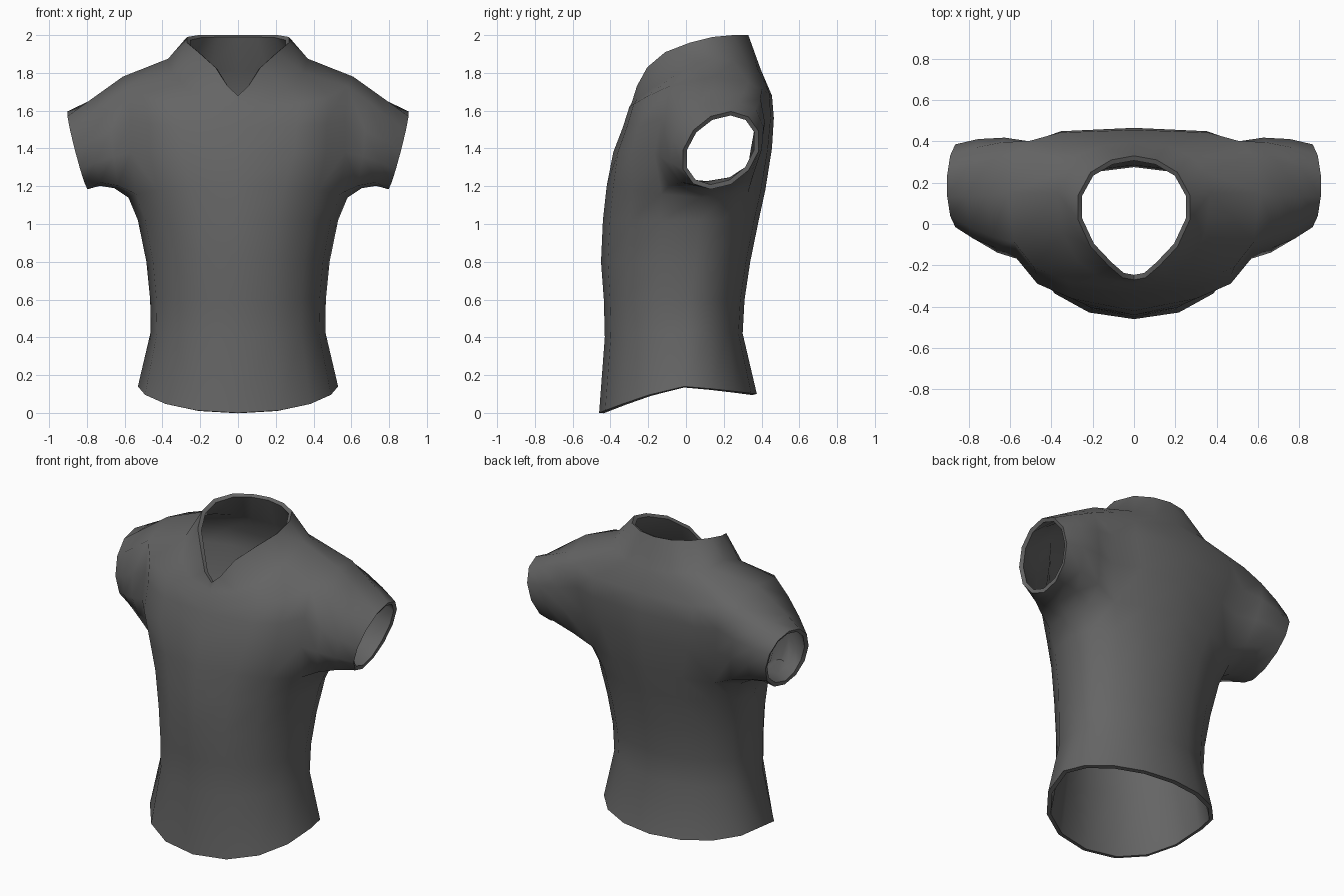
import bpy
import bmesh
from math import sin, cos, pi, radians
from mathutils import Vector

cube = bpy.data.objects.get("Cube")
if cube:
    bpy.data.objects.remove(cube, do_unlink=True)

HALF = 8                    # columns from centre front to centre back
ARM_FRONT, ARM_BACK = 3, 6  # columns bounding the armhole
ARM_LOW, ARM_HIGH = 5, 8    # rings bounding the armhole

# Body rings: half width, front y, side y, back y, front z, side z, back z,
# front power, back power (1 is an ellipse, less is squarer)
RINGS = [
    (.53, -.46, -.01, .375, 0, .14, .10, .93, 1),
    (.462, -.43, .01, .30, .40, .43, .42, .93, 1),
    (.465, -.435, .02, .31, .60, .60, .60, .93, 1),
    (.485, -.45, .05, .34, .80, .80, .80, .95, 1),
    (.53, -.44, .07, .385, 1.02, 1.02, 1.02, .95, 1),
    (.58, -.42, .08, .42, 1.20, 1.14, 1.18, .9, .9),
    (.60, -.385, .05, .455, 1.38, 1.38, 1.40, .72, .7),
    (.60, -.335, .08, .465, 1.51, 1.57, 1.56, .7, .55),
    (.61, -.30, .15, .455, 1.62, 1.78, 1.68, .66, .55),
    (.37, -.288, .15, .395, 1.64, 1.875, 1.82, .85, .9),
]

# V-shaped neckline, centre front to centre back
NECK = [
    (0, -.27, 1.68), (.055, -.26, 1.73), (.12, -.205, 1.83),
    (.21, -.11, 1.91), (.27, .02, 1.96), (.27, .14, 1.99),
    (.21, .25, 2), (.11, .31, 2), (0, .33, 2),
]


def ring_point(ring, column):
    """Point on a rounded cross-section."""
    (width, front, side, back, z_front, z_side, z_back,
     front_power, back_power) = ring
    angle = pi * column / HALF
    c, s = abs(cos(angle)), abs(sin(angle))
    if column <= HALF / 2:
        end_y, end_z, power = front, z_front, front_power
    else:
        end_y, end_z, power = back, z_back, back_power
    return Vector((width * s ** power,
                   side + (end_y - side) * c ** power,
                   z_side + (end_z - z_side) * c ** 1.2))


def bridge(bm, lower, upper, closed=False):
    """Quads between two rows of vertices."""
    count = len(lower)
    for i in range(count if closed else count - 1):
        j = (i + 1) % count
        bm.faces.new((lower[i], lower[j], upper[j], upper[i]))


bm = bmesh.new()

# Body: half rings from the hem to the neckline
rows = [[bm.verts.new(ring_point(ring, i)) for i in range(HALF + 1)]
        for ring in RINGS]
rows.append([bm.verts.new(p) for p in NECK])
for level, (lower, upper) in enumerate(zip(rows, rows[1:])):
    if ARM_LOW <= level < ARM_HIGH:
        bridge(bm, lower[:ARM_FRONT + 1], upper[:ARM_FRONT + 1])
        bridge(bm, lower[ARM_BACK:], upper[ARM_BACK:])
    else:
        bridge(bm, lower, upper)

# Armhole edge, walked around from the lower front corner
armhole = rows[ARM_LOW][ARM_FRONT:ARM_BACK]
armhole += [rows[r][ARM_BACK] for r in range(ARM_LOW, ARM_HIGH)]
armhole += rows[ARM_HIGH][ARM_FRONT + 1:ARM_BACK + 1][::-1]
armhole += [rows[r][ARM_FRONT] for r in range(ARM_HIGH, ARM_LOW, -1)]

# Sleeve: loops blending from the armhole to a tilted round cuff,
# raised under the arm and fuller at the front and back
previous = armhole
for t in (.35, .7, 1):
    loop = []
    for k, vert in enumerate(armhole):
        a = radians(-135) + 2 * pi * k / len(armhole)
        cuff = Vector((.85 + .055 * sin(a), .185 + .207 * cos(a),
                       1.39 + .2 * sin(a) + .05 * cos(a)))
        p = vert.co.lerp(cuff, t)
        p.z += .04 * sin(pi * t) * max(0, -sin(a))
        p.y += .028 * sin(pi * t) * cos(a)
        loop.append(bm.verts.new(p))
    bridge(bm, previous, loop, closed=True)
    previous = loop

# Remove vertices left loose inside the armhole
bmesh.ops.delete(bm, geom=[v for v in bm.verts if not v.link_faces],
                 context='VERTS')

mesh = bpy.data.meshes.new("shirt")
bm.to_mesh(mesh)
bm.free()
shirt = bpy.data.objects.new("shirt", mesh)
bpy.context.collection.objects.link(shirt)

# Cloth colour
cloth = bpy.data.materials.new("dark grey cloth")
cloth.use_nodes = True
grey = (.13, .13, .13, 1)
cloth.diffuse_color = grey
shader = next(n for n in cloth.node_tree.nodes if n.type == 'BSDF_PRINCIPLED')
shader.inputs["Base Color"].default_value = grey
shader.inputs["Roughness"].default_value = .8
mesh.materials.append(cloth)

# Mirror the half and give the cloth thickness
mirror = shirt.modifiers.new("mirror", 'MIRROR')
mirror.use_axis[0] = True
thickness = shirt.modifiers.new("thickness", 'SOLIDIFY')
thickness.thickness = .025
thickness.offset = -1

for obj in bpy.context.selected_objects:
    obj.select_set(False)
shirt.select_set(True)
bpy.context.view_layer.objects.active = shirt
bpy.ops.object.convert(target='MESH')
bpy.ops.object.shade_smooth_by_angle(angle=radians(55))
